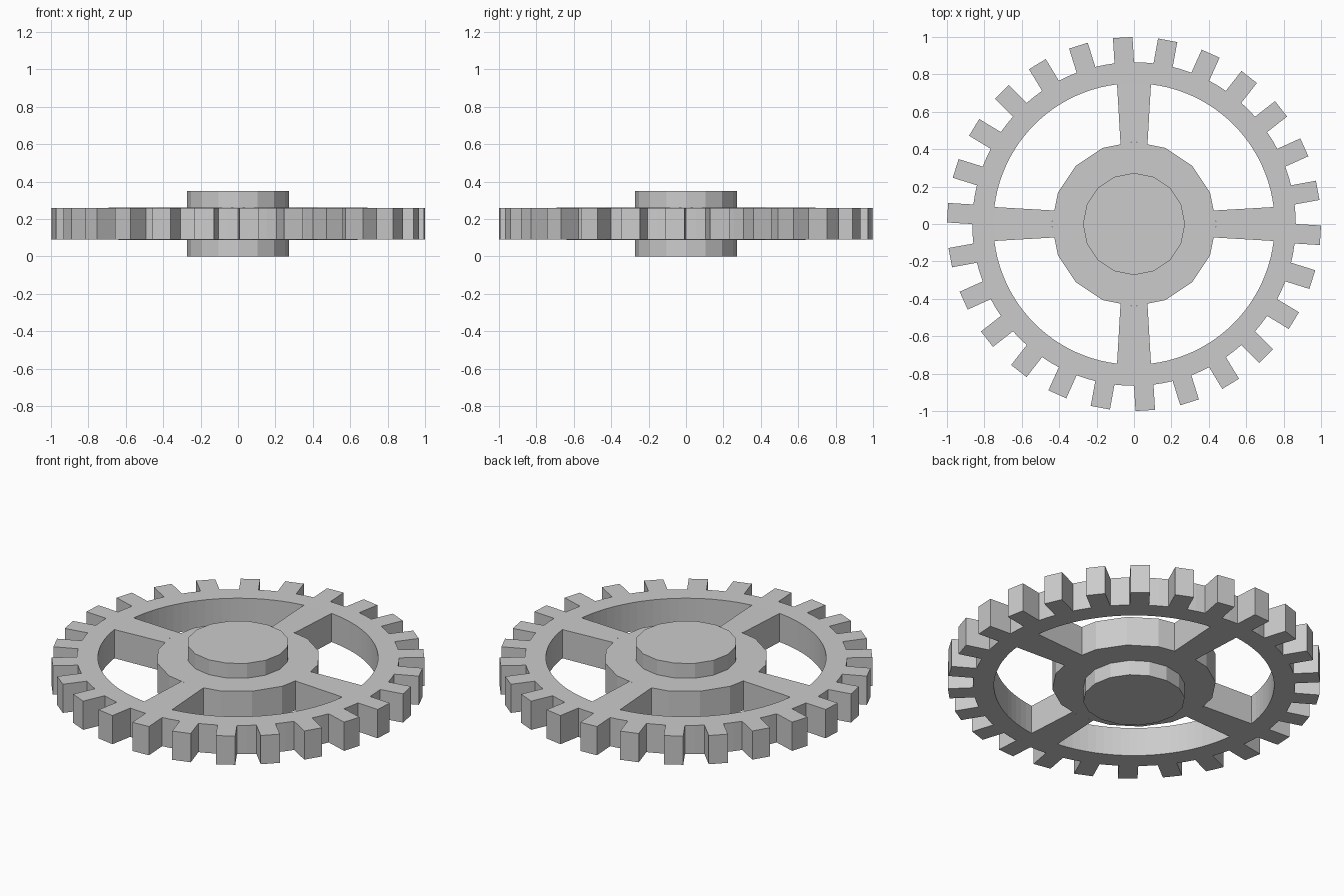
import bpy, bmesh
from math import cos, sin, radians, pi

if "Cube" in bpy.data.objects:
    bpy.data.objects.remove(bpy.data.objects["Cube"])

TEETH, SPOKES, HUB_SIDES = 26, 4, 16
STEPS = TEETH * 4                 # four angular steps per tooth
STEP = 2 * pi / STEPS
Z_MID, HALF, HUB_HALF = 0.175, 0.085, 0.087
R_TIP, R_ROOT, R_IN = 1.0, 0.865, 0.752
R_HUB, R_SHAFT = 0.44, 0.273


def polar(r, a, h=HALF):
    return (r * cos(a), r * sin(a), h)


def plate(bm, outline, walls):
    """Flat cell mirrored about mid height, with walls on the listed outline edges."""
    top = [bm.verts.new((x, y, Z_MID + h)) for x, y, h in outline]
    low = [bm.verts.new((x, y, Z_MID - h)) for x, y, h in outline]
    bm.faces.new(top)
    bm.faces.new(low[::-1])
    n = len(outline)
    for i in walls:
        j = (i + 1) % n
        bm.faces.new((low[i], low[j], top[j], top[i]))


def finish(bm, name):
    bmesh.ops.remove_doubles(bm, verts=bm.verts, dist=1e-5)
    bmesh.ops.recalc_face_normals(bm, faces=bm.faces)
    mesh = bpy.data.meshes.new(name)
    bm.to_mesh(mesh)
    bm.free()
    ob = bpy.data.objects.new(name, mesh)
    bpy.context.collection.objects.link(ob)
    return ob


# Toothed rim and tapered spokes
bm = bmesh.new()
quarter = STEPS // SPOKES
for i in range(STEPS):
    a, b = i * STEP, (i + 1) * STEP
    walls = []
    if i % 4 < 2:
        walls.append(1)                                   # valley floor
    if i % quarter not in (0, 1, quarter - 2, quarter - 1):
        walls.append(3)                                   # window edge
    plate(bm, [polar(R_IN, a), polar(R_ROOT, a), polar(R_ROOT, b), polar(R_IN, b)], walls)

for k in range(TEETH):
    c = (4 * k + 3) * STEP
    tip = radians(3.0)
    plate(bm, [polar(R_ROOT, c - STEP), polar(R_TIP, c - tip), polar(R_TIP, c + tip),
               polar(R_ROOT, c + STEP), polar(R_ROOT, c)], (0, 1, 2))

for k in range(SPOKES):
    c = k * 2 * pi / SPOKES
    ends = [polar(R_IN, c + j * STEP) for j in range(-2, 3)]
    inner = [(x * cos(c) - y * sin(c), x * sin(c) + y * cos(c), HUB_HALF)
             for x, y in ((0.426, 0.072), (R_HUB, 0), (0.426, -0.072))]
    plate(bm, ends + inner, (4, 7))
finish(bm, "gear_rim_and_spokes")

# Hub with a shaft boss above and below, turned from one stepped profile
lo, hi = Z_MID - HUB_HALF, Z_MID + HUB_HALF
profile = [(R_SHAFT, 0), (R_SHAFT, lo), (R_HUB, lo), (R_HUB, hi), (R_SHAFT, hi), (R_SHAFT, 0.35)]
bm = bmesh.new()
rings = [[bm.verts.new(polar(r, 2 * pi * i / HUB_SIDES, z)) for i in range(HUB_SIDES)]
         for r, z in profile]
for p, q in zip(rings, rings[1:]):
    for i in range(HUB_SIDES):
        j = (i + 1) % HUB_SIDES
        bm.faces.new((p[i], p[j], q[j], q[i]))
bm.faces.new(rings[0][::-1])
bm.faces.new(rings[-1])
finish(bm, "hub_and_shaft")
